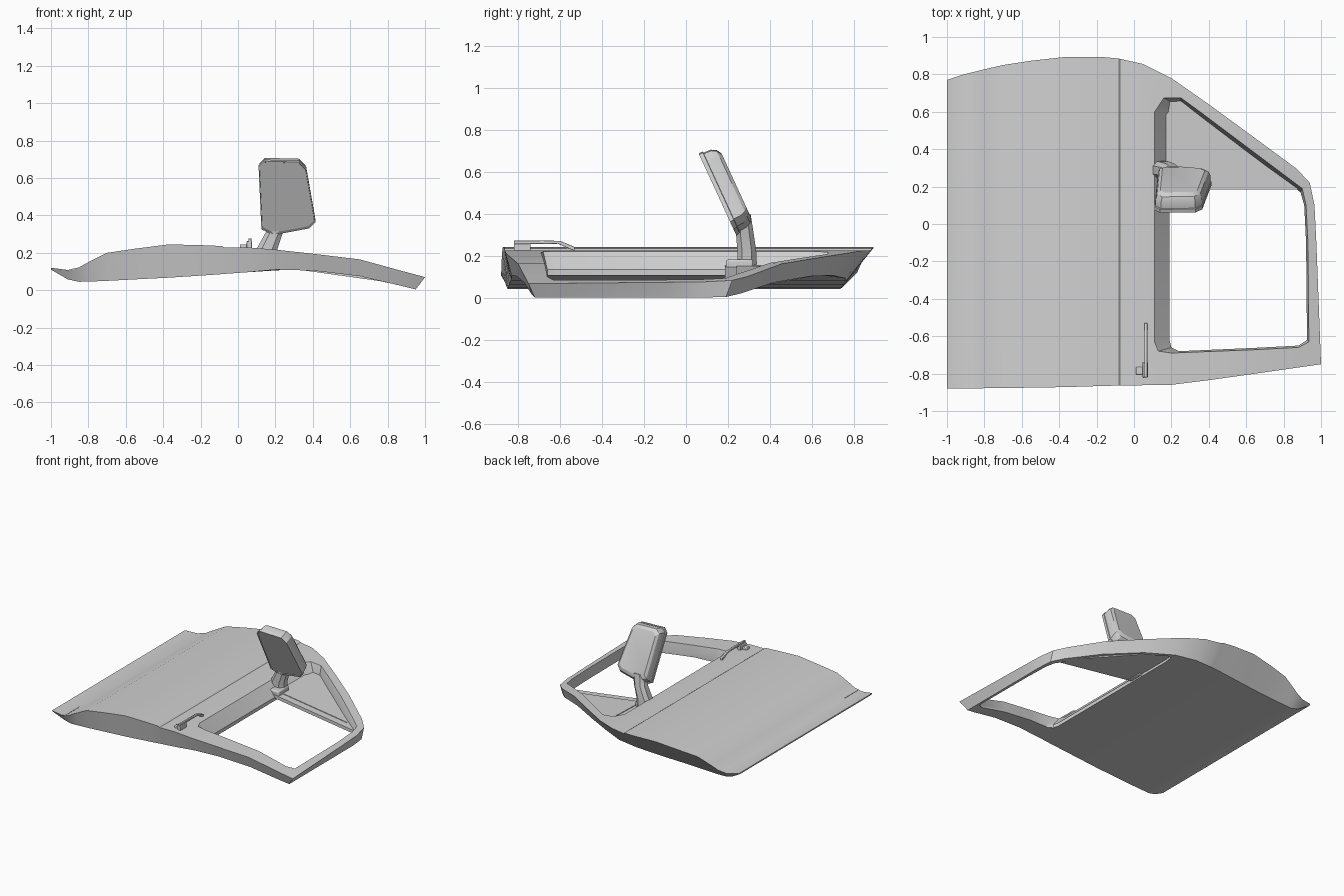
import bpy, bmesh
from mathutils import Vector

cube = bpy.data.objects.get("Cube")
if cube:
    bpy.data.objects.remove(cube, do_unlink=True)

grey = bpy.data.materials.new("light_grey")
grey.use_nodes = True
color = (0.64, 0.64, 0.64, 1)
grey.diffuse_color = color
grey.node_tree.nodes["Principled BSDF"].inputs["Base Color"].default_value = color


def skin(bm, rings, closed=False):
    """Skin a solid through rings of equal length; closed joins last to first."""
    loops = [[bm.verts.new(p) for p in ring] for ring in rings]
    n = len(loops[0])
    pairs = list(zip(loops, loops[1:]))
    if closed:
        pairs.append((loops[-1], loops[0]))
    else:
        bm.faces.new(loops[0][::-1])
        bm.faces.new(loops[-1])
    for a, b in pairs:
        for i in range(n):
            j = (i + 1) % n
            bm.faces.new((a[i], a[j], b[j], b[i]))


def finish(name, bm, bevel=0):
    bmesh.ops.remove_doubles(bm, verts=bm.verts, dist=0.0005)
    bmesh.ops.recalc_face_normals(bm, faces=bm.faces)
    mesh = bpy.data.meshes.new(name)
    bm.to_mesh(mesh)
    bm.free()
    mesh.materials.append(grey)
    ob = bpy.data.objects.new(name, mesh)
    bpy.context.collection.objects.link(ob)
    bpy.ops.object.select_all(action='DESELECT')
    ob.select_set(True)
    bpy.context.view_layer.objects.active = ob
    if bevel:
        mod = ob.modifiers.new("soft_edges", 'BEVEL')
        mod.width, mod.segments = bevel, 2
    bpy.ops.object.shade_smooth_by_angle(angle=0.5)


def loft(name, rings, bevel=0):
    bm = bmesh.new()
    skin(bm, rings)
    finish(name, bm, bevel)


def box(name, x, y, z, bevel=0):
    ring = [(x[0], y[0]), (x[1], y[0]), (x[1], y[1]), (x[0], y[1])]
    loft(name, [[(*p, h) for p in ring] for h in z], bevel)


# Lower door skin: x, low y, high y, top z, bottom z, inset of the bottom at high y
skin_stations = [
    (-1, -.88, .77, .12, .11, .01), (-.91, -.88, .80, .108, .058, .06),
    (-.85, -.88, .815, .122, .045, .08), (-.8, -.878, .827, .15, .046, .09),
    (-.7, -.877, .85, .2, .05, .11), (-.55, -.875, .873, .222, .058, .13),
    (-.37, -.872, .893, .245, .067, .14), (-.17, -.866, .893, .24, .08, .13),
    (-.085, -.864, .885, .236, .086, .12), (-.075, -.864, .883, .229, .087, .12),
    (.05, -.862, .855, .229, .096, .1),
]
# Heights across the window frame: x, top z, bottom z, inset
frame_heights = [
    (.2, .217, .11, .08), (.4, .195, .105, .05), (.65, .165, .075, .04),
    (.88, .102, .022, .03), (.95, .083, .004, .03), (1, .07, .004, .03),
]
heights = [(s[0], *s[3:]) for s in skin_stations] + frame_heights


def section(x):
    """Top, bottom and inset of the door at x."""
    for a, b in zip(heights, heights[1:]):
        if x <= b[0]:
            t = (x - a[0]) / (b[0] - a[0])
            return [p + (q - p) * t for p, q in zip(a[1:], b[1:])]


# Window frame: outer edge, sill edge and opening edge, all round
frame_path = [
    ((.05, -.862), (.11, -.63), (.19, -.62)), ((.05, -.862), (.13, -.68), (.2, -.66)),
    ((.2, -.86), (.2, -.69), (.24, -.68)), ((.4, -.835), (.4, -.682), (.4, -.673)),
    ((.65, -.8), (.65, -.672), (.65, -.662)), ((.88, -.767), (.88, -.66), (.88, -.65)),
    ((1, -.75), (.935, -.63), (.925, -.62)), ((.975, -.1), (.93, -.1), (.92, -.1)),
    ((.965, .1), (.92, .1), (.91, .1)), ((.94, .22), (.9, .19), (.89, .17)),
    ((.87, .295), (.84, .235), (.82, .225)), ((.65, .457), (.62, .4), (.6, .39)),
    ((.4, .64), (.38, .58), (.37, .565)), ((.2, .78), (.25, .675), (.25, .655)),
    ((.05, .855), (.16, .675), (.2, .65)), ((.05, .855), (.11, .6), (.19, .58)),
]


def frame_ring(outer, sill, opening):
    (x, y), (u, v) = outer, opening
    top, bot, inset = section(x)
    low_x = min(x, .95)
    low_y = y - inset if y > 0 else y + .03
    inner_top, inner_bot, _ = section(u)
    ledge = inner_bot + (inner_top - inner_bot) * .25
    return [(low_x, low_y, section(low_x)[1]), (x, y, top), (*sill, section(sill[0])[0]),
            (u, v, ledge), (u, v, inner_bot)]


door = bmesh.new()
skin(door, [[(x, lo, top), (x, hi, top), (x, hi - inset, bot), (x, lo + min(.03, inset), bot)]
            for x, lo, hi, top, bot, inset in skin_stations])
skin(door, [frame_ring(*points) for points in frame_path], closed=True)
# Remove the walls inside the joint between skin and frame
joint = skin_stations[-1][0]
hidden = [f for f in door.faces if all(abs(v.co.x - joint) < 0.0001 for v in f.verts)]
bmesh.ops.delete(door, geom=hidden, context='FACES')
finish("door_panel", door)


# Fixed corner pane, and a thin raised panel on it
def pane(name, corners, low, high):
    loft(name, [[(x, y, .205 - .14 * x + h) for x, y in corners] for h in (low, high)])


pane("corner_pane", [(.15, .185), (.915, .185), (.24, .69), (.15, .69)], -.05, -.025)
pane("corner_pane_panel", [(.22, .24), (.78, .24), (.24, .64)], -.026, -.02)

# Mirror stem and its foot
stem_rings = []
for cx, cy, cz, rx, ry in ((.15, .29, .16, .06, .046), (.155, .29, .22, .056, .045),
                           (.195, .28, .31, .046, .042), (.21, .272, .4, .046, .036)):
    octagon = [(1, -.5), (1, .5), (.5, 1), (-.5, 1), (-1, .5), (-1, -.5), (-.5, -1), (.5, -1)]
    stem_rings.append([(cx + p * rx, cy + q * ry, cz) for p, q in octagon])
loft("mirror_stem", stem_rings)
box("mirror_foot", (.13, .22), (.19, .32), (.12, .185), .01)

# Mirror head: leaning outline, with a recessed glass and a tapering back
outline = [(.11, .66), (.14, .69), (.33, .685), (.365, .65),
           (.415, .365), (.38, .33), (.19, .295), (.125, .325)]
centre = Vector((.25, .5))
normal = Vector((0, .9, .42))


def head_ring(scale, depth):
    ring = []
    for p in outline:
        q = centre + (Vector(p) - centre) * scale
        ring.append(Vector((q.x, .06 + (.69 - q.y) * .46, q.y)) + normal * depth)
    return ring


loft("mirror_head", [head_ring(s, d) for s, d in (
    (.96, .004), (.97, 0), (1, 0), (1, .02), (.97, .022),
    (.96, .06), (.9, .085), (.78, .1))])

# Door handle: bar, sloping tail and lock
profile = [(-.82, .258), (-.82, .276), (-.6, .274), (-.53, .245), (-.53, .225), (-.61, .26)]
loft("door_handle", [[(x, y, z) for y, z in profile] for x in (.055, .072)], .003)
box("handle_base", (.045, .075), (-.82, -.74), (.22, .262), .004)
box("door_lock", (.01, .05), (-.805, -.765), (.22, .245), .005)

# Seam near the lower edge
box("lower_seam", (-.884, -.878), (-.88, -.71), (.109, .117))
